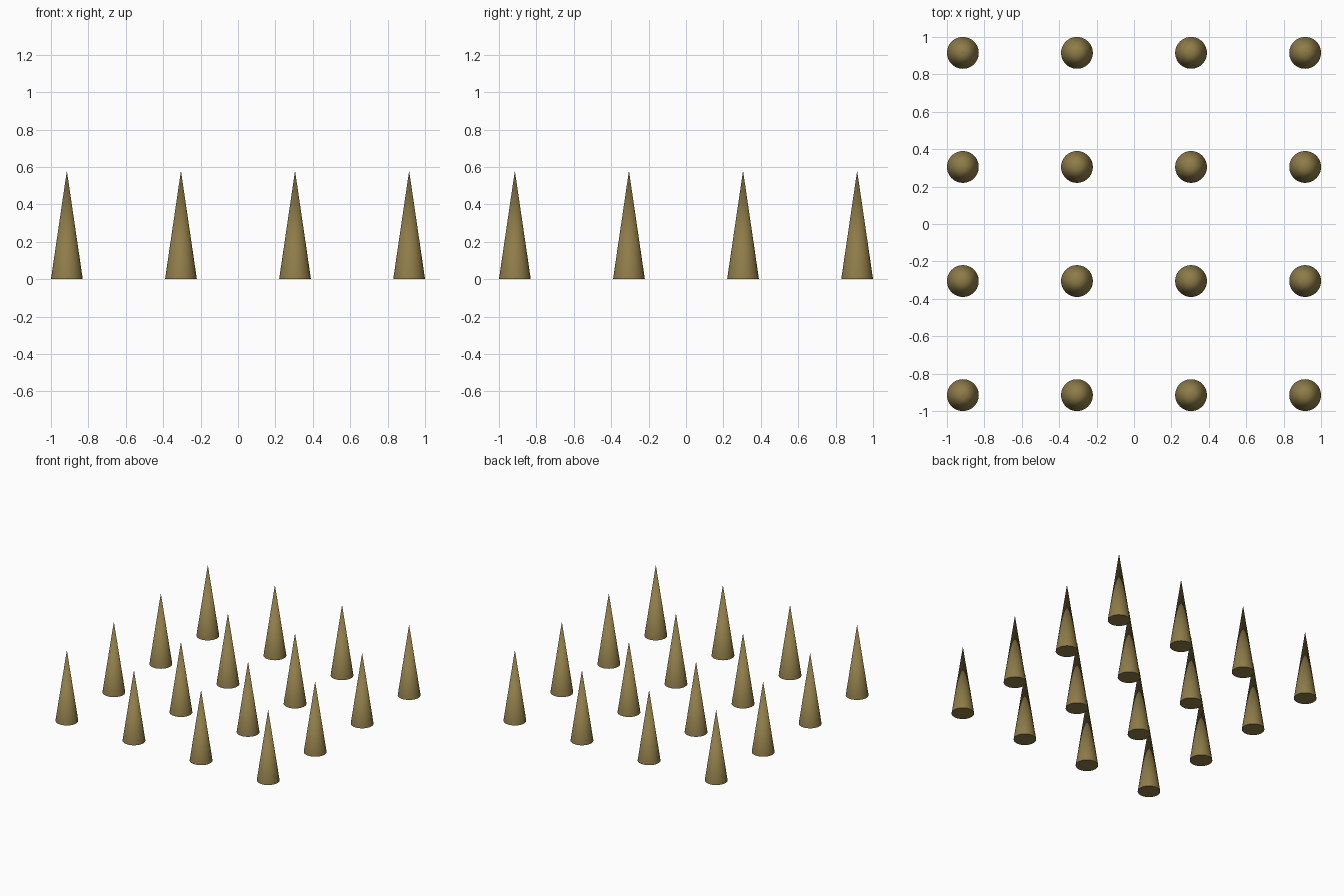
import bpy, math

if "Cube" in bpy.data.objects:
    bpy.data.objects.remove(bpy.data.objects["Cube"])

RADIUS, HEIGHT, SPACING = 0.085, 0.58, 0.61

# single olive-brown colour
mat = bpy.data.materials.new("olive_brown")
mat.diffuse_color = (0.27, 0.20, 0.066, 1)
mat.use_nodes = True
mat.node_tree.nodes["Principled BSDF"].inputs["Base Color"].default_value = mat.diffuse_color


def spike(name, x, y):
    """Slender pointed cone standing on the ground."""
    bpy.ops.mesh.primitive_cone_add(vertices=48, radius1=RADIUS, radius2=0,
                                    depth=HEIGHT, location=(x, y, HEIGHT / 2))
    ob = bpy.context.object
    ob.name = name
    ob.data.materials.append(mat)
    bpy.ops.object.shade_smooth_by_angle(angle=math.radians(40))


# four by four grid of spikes
for row in range(4):
    for col in range(4):
        spike(f"spike_{row + 1}_{col + 1}", (col - 1.5) * SPACING, (row - 1.5) * SPACING)
